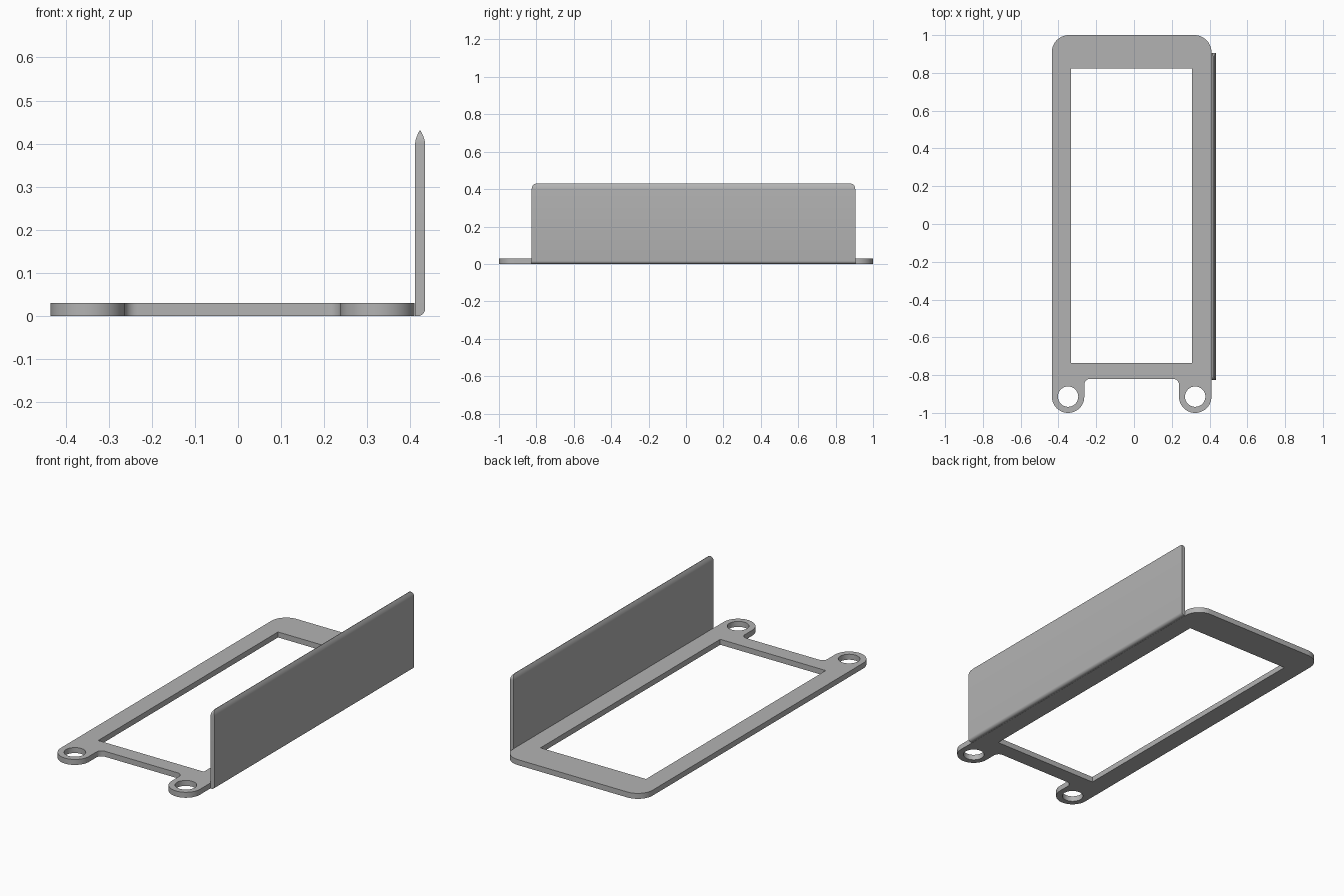
import bpy
import bmesh
from math import cos, sin, radians

if "Cube" in bpy.data.objects:
    bpy.data.objects.remove(bpy.data.objects["Cube"], do_unlink=True)

grey = bpy.data.materials.new("plain_grey")
grey.use_nodes = True
grey.diffuse_color = (0.45, 0.45, 0.45, 1)
grey.node_tree.nodes["Principled BSDF"].inputs["Base Color"].default_value = (0.45, 0.45, 0.45, 1)


def finish(bm, name):
    bmesh.ops.recalc_face_normals(bm, faces=bm.faces)
    mesh = bpy.data.meshes.new(name)
    bm.to_mesh(mesh)
    bm.free()
    mesh.materials.append(grey)
    ob = bpy.data.objects.new(name, mesh)
    bpy.context.collection.objects.link(ob)
    bpy.ops.object.select_all(action="DESELECT")
    ob.select_set(True)
    bpy.context.view_layer.objects.active = ob
    bpy.ops.object.shade_smooth_by_angle(angle=radians(30))
    return ob


def arc(cx, cy, r, start, end, steps=12):
    angles = [radians(start + (end - start) * i / steps) for i in range(steps + 1)]
    return [(cx + r * cos(a), cy + r * sin(a)) for a in angles]


# Flat frame: rounded back corners, two front lugs, a window and two holes
LEFT, RIGHT, THICK = -0.435, 0.41, 0.03
LUG, LUG_Y, HOLE, CORNER, FILLET, NOTCH = 0.086, -0.914, 0.054, 0.09, 0.03, -0.82
lug_a, lug_b = LEFT + LUG, RIGHT - LUG
outline = (
    arc(RIGHT - CORNER, 1 - CORNER, CORNER, 0, 90)
    + arc(LEFT + CORNER, 1 - CORNER, CORNER, 90, 180)
    + arc(lug_a, LUG_Y, LUG, 180, 360, 24)
    + arc(lug_a + LUG + FILLET, NOTCH - FILLET, FILLET, 180, 90, 8)
    + arc(lug_b - LUG - FILLET, NOTCH - FILLET, FILLET, 90, 0, 8)
    + arc(lug_b, LUG_Y, LUG, 180, 360, 24)
)
window = [(-0.333, -0.735), (0.307, -0.735), (0.307, 0.822), (-0.333, 0.822)]
holes = [arc(x, LUG_Y, HOLE, 0, 360, 32)[:-1] for x in (lug_a, lug_b)]

bm = bmesh.new()
edges = []
for loop in [outline, window] + holes:
    verts = [bm.verts.new((x, y, 0)) for x, y in loop]
    edges += [bm.edges.new((verts[i - 1], verts[i])) for i in range(len(verts))]
bmesh.ops.triangle_fill(bm, edges=edges, use_beauty=True, normal=(0, 0, 1))
top = bmesh.ops.extrude_face_region(bm, geom=bm.faces[:], use_keep_orig=True)
bmesh.ops.translate(bm, vec=(0, 0, THICK),
                    verts=[v for v in top["geom"] if isinstance(v, bmesh.types.BMVert)])
finish(bm, "base_frame")

# Upright side wall: stacked rings, rounded lower outer edge and pointed top
X0, X1, Y0, Y1, HEIGHT = 0.411, 0.434, -0.825, 0.905, 0.43
R, TIP = 0.016, 0.03
rows = []
for i in range(7):
    a = radians(90 * i / 6)
    rows.append((R * (1 - cos(a)), X0, X1 - R * (1 - sin(a)), 0))
half, mid = (X1 - X0) / 2, (X0 + X1) / 2
for i in range(7):
    t = i / 6
    w = half * (1 - 0.9 * t ** 1.7)
    inset = 0.024 * (1 - (1 - t * t) ** 0.5)
    rows.append((HEIGHT - TIP + TIP * t, mid - w, mid + w, inset))

bm = bmesh.new()
rings = []
for z, xa, xb, d in rows:
    rings.append([bm.verts.new(p) for p in (
        (xa, Y0 + d, z), (xb, Y0 + d, z), (xb, Y1 - d, z), (xa, Y1 - d, z))])
for low, high in zip(rings, rings[1:]):
    for i in range(4):
        bm.faces.new((low[i - 1], low[i], high[i], high[i - 1]))
bm.faces.new(rings[0])
bm.faces.new(rings[-1])
finish(bm, "side_wall")
